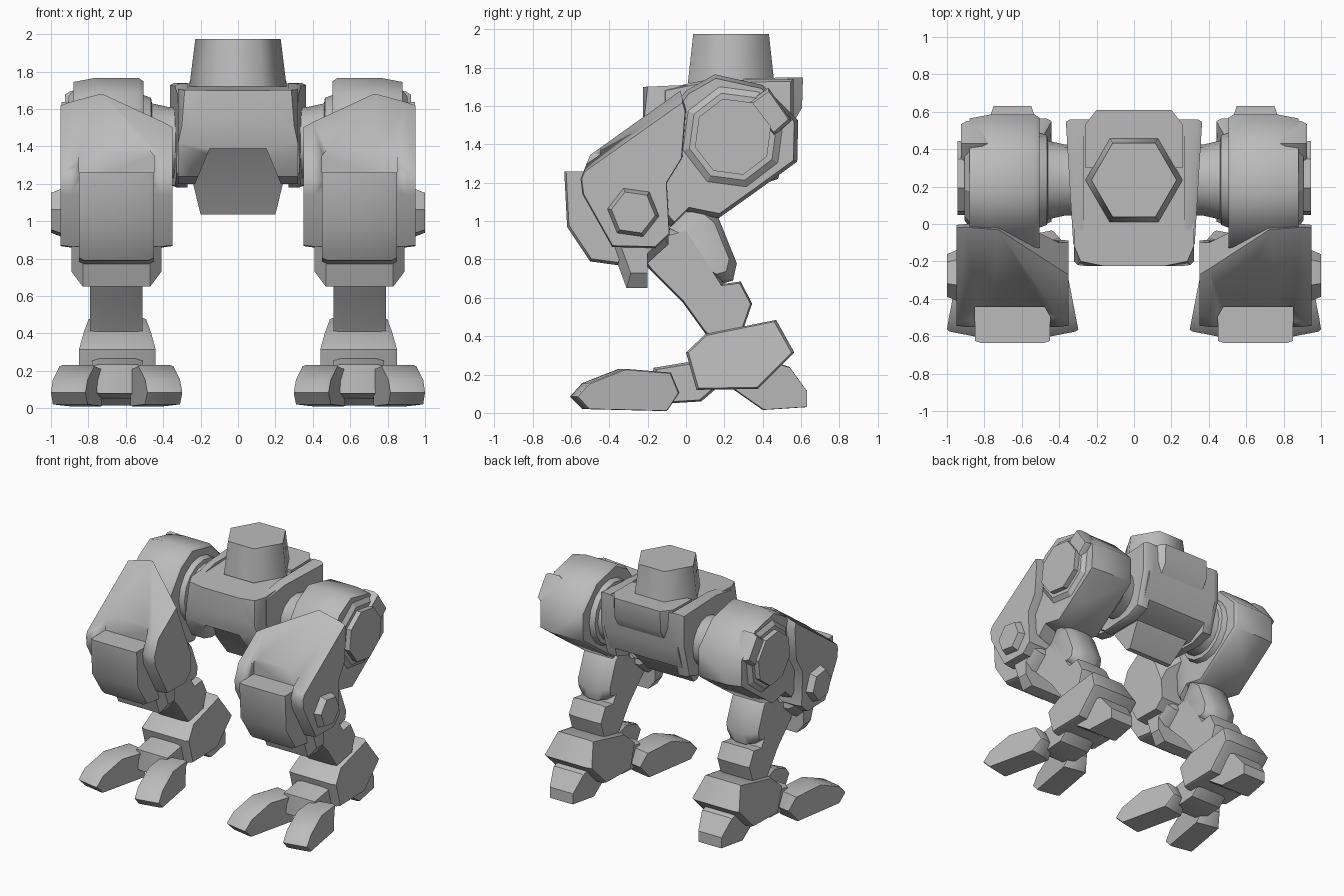
import bpy, bmesh, math
from mathutils import Vector

if "Cube" in bpy.data.objects:
    bpy.data.objects.remove(bpy.data.objects["Cube"])

grey = bpy.data.materials.new("armour_grey")
grey.diffuse_color = (0.5, 0.5, 0.5, 1)
grey.use_nodes = True
grey.node_tree.nodes["Principled BSDF"].inputs["Base Color"].default_value = grey.diffuse_color


def finish(name, bm, mirror=False, angle=35):
    bmesh.ops.recalc_face_normals(bm, faces=bm.faces)
    me = bpy.data.meshes.new(name)
    bm.to_mesh(me)
    bm.free()
    me.materials.append(grey)
    ob = bpy.data.objects.new(name, me)
    bpy.context.collection.objects.link(ob)
    bpy.ops.object.select_all(action='DESELECT')
    ob.select_set(True)
    bpy.context.view_layer.objects.active = ob
    bpy.ops.object.shade_smooth_by_angle(angle=math.radians(angle))
    if mirror:
        ob.modifiers.new("mirror", 'MIRROR').use_mirror_merge = False
    return ob


def skin(bm, rings):
    """Join rings of points into a closed solid."""
    rings = [[bm.verts.new(p) for p in r] for r in rings]
    n = len(rings[0])
    for a, b in zip(rings, rings[1:]):
        for i in range(n):
            bm.faces.new((a[i], a[(i + 1) % n], b[(i + 1) % n], b[i]))
    bm.faces.new(rings[0])
    bm.faces.new(rings[-1])
    return bm


def loft(profile, sections, centre=None):
    """Side outline (y, z) swept along x through (x, scale) sections."""
    n = len(profile)
    c = centre or (sum(p[0] for p in profile) / n, sum(p[1] for p in profile) / n)
    return skin(bmesh.new(), [[(x, c[0] + (y - c[0]) * s, c[1] + (z - c[1]) * s)
                               for y, z in profile] for x, s in sections])


def slab(profile, x0, x1, edge=0.05, shrink=0.9, centre=None):
    """Lofted slab with chamfered sides."""
    return loft(profile, [(x0, shrink), (x0 + edge, 1), (x1 - edge, 1), (x1, shrink)], centre)


def polygon(cy, cz, r, sides, turn=0.0):
    return [(cy + r * math.cos(turn + math.tau * i / sides),
             cz + r * math.sin(turn + math.tau * i / sides)) for i in range(sides)]


def slice_off(bm, point, normal):
    """Cut away and cap everything on the normal's side of a plane."""
    geom = bm.verts[:] + bm.edges[:] + bm.faces[:]
    cut = bmesh.ops.bisect_plane(bm, geom=geom, plane_co=point, plane_no=normal, clear_outer=True)
    edges = [e for e in cut['geom_cut'] if isinstance(e, bmesh.types.BMEdge)]
    bmesh.ops.contextual_create(bm, geom=edges)


def carve(ob, outline, y0, y1):
    """Subtract a front outline (x, z) between two depths."""
    cutter = finish(ob.name + "_cutter", skin(bmesh.new(), [[(x, y, z) for x, z in outline]
                                                            for y in (y0, y1)]))
    cutter.hide_render = True
    cutter.hide_set(True)
    cut = ob.modifiers.new("notch", 'BOOLEAN')
    cut.operation, cut.object, cut.solver = 'DIFFERENCE', cutter, 'EXACT'


# --- Torso, narrowing to the front, with cut front corners and a pelvis notch
torso = loft([(-0.225, 1.70), (-0.225, 1.54), (-0.19, 1.36), (-0.12, 1.24), (0.0, 1.2), (0.34, 1.2),
              (0.5, 1.29), (0.56, 1.45), (0.56, 1.735)], [(-0.32, 1), (0.32, 1)])
for s in (-1, 1):
    slice_off(torso, (s * 0.16, -0.225, 1.7), (s * 0.025, -0.125, 0.015))
    slice_off(torso, (s * 0.32, -0.12, 1.7), (s * 0.08, -0.035, 0.01))
torso = finish("torso", torso)
carve(torso, [(-0.15, 1.39), (0.15, 1.39), (0.25, 1.15), (-0.25, 1.15)], -0.4, 0.1)

# --- Side rims of the torso, tapering towards the front
rim = loft([(-0.12, 1.69), (0.1, 1.735), (0.56, 1.74), (0.56, 1.5), (0.48, 1.22),
            (0.36, 1.18), (0.06, 1.18), (-0.05, 1.25), (-0.12, 1.5)],
           [(0.27, 1), (0.34, 1), (0.365, 0.96)])
for v in rim.verts:
    v.co.x -= 0.06 * (0.56 - v.co.y) * (v.co.x > 0.3)
finish("torso_rim", rim, mirror=True)

# --- Rear flap on the torso
finish("rear_flap", loft([(0.3, 1.745), (0.61, 1.75), (0.605, 1.59), (0.55, 1.5), (0.3, 1.5)],
                         [(-0.26, 0.75), (-0.2, 1), (0.2, 1), (0.26, 0.75)], (0.3, 1.745)))

# --- Pelvis wedge
finish("pelvis", skin(bmesh.new(), [[(-w, f, z), (w, f, z), (w, b, z), (-w, b, z)] for z, w, f, b in
                                    ((1.39, 0.16, -0.1, 0.4), (1.2, 0.24, 0.05, 0.33),
                                     (1.035, 0.2, 0.15, 0.19))]))

# --- Hexagonal neck mount
bm = bmesh.new()
bmesh.ops.create_cone(bm, cap_ends=True, segments=6, radius1=0.26, radius2=0.228, depth=0.255)
for v in bm.verts:
    v.co = (v.co.y, v.co.x + 0.235, v.co.z + 1.8475)
finish("neck_mount", bm, angle=65)

# --- Hip axle and hip housing
axle = polygon(0.235, 1.42, 0.2, 16)
finish("hip_axle", loft(axle, [(0.3, 0.95), (0.37, 0.95), (0.46, 1.05), (0.465, 1.2), (0.55, 1.35)]),
       mirror=True)
finish("hip_housing", loft([(0.15, 1.765), (0.4, 1.71), (0.585, 1.525), (0.58, 1.31), (0.36, 1.15),
                            (0.17, 1.015), (0.0, 1.05), (-0.08, 0.97), (-0.2, 1.1), (-0.15, 1.48),
                            (0.0, 1.68)],
                           [(0.505, 0.95), (0.53, 1), (0.77, 1), (0.88, 0.94)], (0.24, 1.42)),
       mirror=True, angle=50)

# --- Outer hip hub, its cap and clamp
hub = polygon(0.245, 1.44, 1, 8, math.radians(15))
finish("hip_hub", loft(hub, [(0.8, 0.3), (0.88, 0.27), (0.905, 0.235), (0.905, 0.205), (0.945, 0.205)]),
       mirror=True, angle=20)
finish("hub_clamp", slab([(0.32, 1.615), (0.43, 1.695), (0.55, 1.525), (0.46, 1.445)],
                         0.78, 0.925, 0.03, 0.85), mirror=True)

# --- Thigh shield: slanted cuts at inner rear and outer top, notch over the knee
shield = slab([(-0.03, 1.68), (-0.50, 1.345), (-0.55, 1.22), (-0.54, 1.14), (-0.385, 0.865),
               (-0.16, 0.86), (-0.085, 0.93), (-0.1, 1.2), (-0.02, 1.33), (0.0, 1.58)],
              0.35, 0.95, 0.05, 0.98)
a, b, c = Vector((0.73, 0.0, 1.62)), Vector((0.35, -0.27, 1.5)), Vector((0.35, -0.08, 1.05))
nrm = (b - a).cross(c - a)
slice_off(shield, a, nrm if nrm.y > 0 else -nrm)
slice_off(shield, (0.74, -0.03, 1.68), (0.033, -0.07, 0.099))
shield = finish("thigh_shield", shield)
carve(shield, [(0.45, 1.2), (0.85, 1.2), (0.85, 1.35), (0.81, 1.4), (0.49, 1.4), (0.45, 1.35)],
      -0.9, -0.445)
shield.modifiers.new("mirror", 'MIRROR').use_mirror_merge = False

# --- Knee plate, knee hub and block under the knee
finish("knee_plate", slab([(-0.635, 1.26), (-0.62, 0.97), (-0.5, 0.79), (-0.355, 0.77), (-0.3, 0.9),
                           (-0.3, 1.26)], 0.45, 0.85, 0.03, 0.97, (-0.3, 1.26)), mirror=True)
finish("knee_hub", loft(polygon(-0.275, 1.045, 1, 6, math.radians(-8)),
                        [(0.88, 0.15), (0.94, 0.14), (1.0, 0.115)]), mirror=True)
finish("knee_block", slab([(-0.42, 0.95), (-0.31, 0.65), (-0.2, 0.65), (-0.2, 0.78), (-0.09, 0.88),
                           (-0.1, 1.05), (-0.3, 1.05)], 0.41, 0.89, 0.06, 0.8, (-0.2, 1.05)),
       mirror=True)

# --- Shank, calf and ankle
finish("shank", slab([(-0.3, 0.9), (-0.2, 0.76), (-0.02, 0.58), (0.11, 0.40), (0.25, 0.45),
                      (0.2, 0.67), (0.0, 0.98)], 0.51, 0.79, 0.05, 0.9), mirror=True)
finish("calf", loft([(0.03, 1.15), (0.16, 1.04), (0.265, 0.78), (0.245, 0.69), (0.175, 0.67),
                     (0.07, 0.73), (-0.1, 0.97)],
                    [(0.51, 0.72), (0.56, 0.92), (0.61, 1), (0.69, 1), (0.74, 0.92), (0.79, 0.72)]),
       mirror=True, angle=50)
finish("ankle", slab([(0.1, 0.66), (0.285, 0.685), (0.345, 0.57), (0.3, 0.44), (0.11, 0.40),
                      (0.03, 0.52)], 0.51, 0.79, 0.04, 0.94), mirror=True)

# --- Foot, narrowing to its raised rear edge
foot = slab([(0.0, 0.315), (0.1, 0.41), (0.47, 0.485), (0.565, 0.315), (0.375, 0.125),
             (0.055, 0.12)], 0.44, 0.85, 0.03, 0.95)
for v in foot.verts:
    if v.co.z > 0.4:
        v.co.x = 0.645 + (v.co.x - 0.645) * (0.75 if v.co.y > 0.3 else 0.88)
finish("foot", foot, mirror=True)

# --- Instep and heel
finish("instep", slab([(-0.17, 0.235), (0.1, 0.28), (0.15, 0.12), (0.08, 0.06), (-0.08, 0.05),
                       (-0.18, 0.08)], 0.51, 0.78, 0.04, 0.9), mirror=True)
heel = slab([(0.4, 0.015), (0.63, 0.03), (0.63, 0.115), (0.54, 0.24), (0.35, 0.3),
             (0.25, 0.12)], 0.52, 0.78, 0.02, 0.97, (0.63, 0.07))
for v in heel.verts:
    if v.co.y > 0.6:
        v.co.x = 0.65 + (v.co.x - 0.65) * 0.78
finish("heel", heel, mirror=True)

# --- Two splayed toes per foot, tapered at the back
for name, side in (("inner_toe", -1), ("outer_toe", 1)):
    toe = slab([(-0.595, 0.085), (-0.53, 0.155), (-0.335, 0.23), (-0.09, 0.21), (-0.04, 0.105),
                (-0.11, 0.01), (-0.53, 0.02)], -0.095, 0.095, 0.015, 0.97, (-0.32, 0.05))
    a = side * math.radians(11)
    for v in toe.verts:
        x, y = v.co.x * (0.7 if v.co.y > -0.08 else 1), v.co.y + 0.32
        v.co.x = 0.65 + side * 0.208 + x * math.cos(a) - y * math.sin(a)
        v.co.y = -0.32 + x * math.sin(a) + y * math.cos(a)
        v.co.x = min(v.co.x, 1)
    finish(name, toe, mirror=True)
